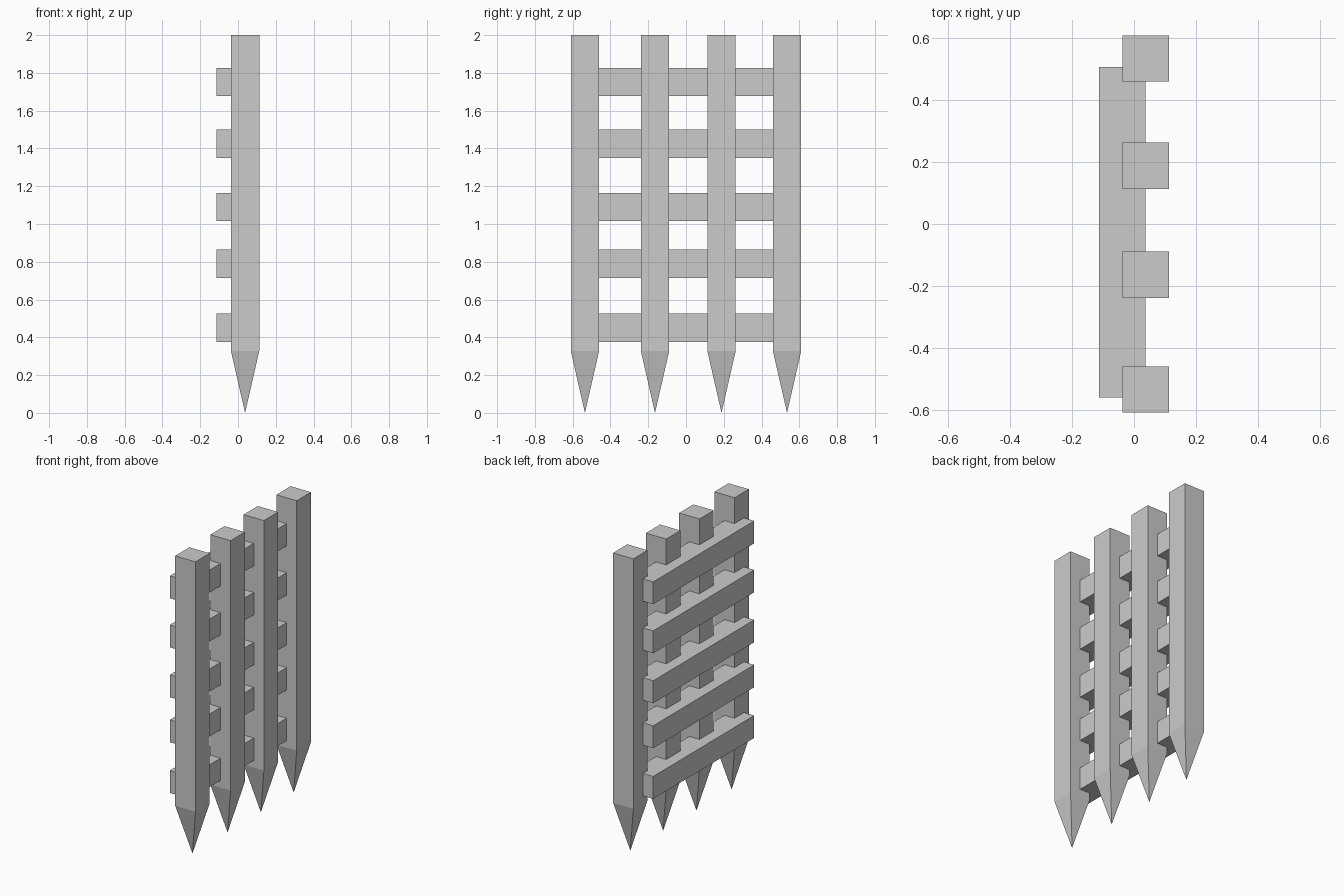
import bpy, bmesh
from mathutils import Matrix

if "Cube" in bpy.data.objects:
    bpy.data.objects.remove(bpy.data.objects["Cube"])

SIZE = 0.15          # square section of every bar
SHOULDER = 0.328     # height where the spikes begin


def bar(name, lo, hi, spiked=False):
    """Box between two corners; optionally its bottom is drawn to a point at z = 0."""
    lo_hi = list(zip(lo, hi))
    centre = [(a + b) / 2 for a, b in lo_hi]
    scale = [b - a for a, b in lo_hi]
    bm = bmesh.new()
    bmesh.ops.create_cube(bm, size=1, matrix=Matrix.LocRotScale(centre, None, scale))
    if spiked:
        bm.normal_update()
        bottom = min(bm.faces, key=lambda f: f.calc_center_median().z)
        tip = bmesh.ops.poke(bm, faces=[bottom])["verts"][0]
        tip.co.z = 0
    bmesh.ops.recalc_face_normals(bm, faces=bm.faces)
    mesh = bpy.data.meshes.new(name)
    bm.to_mesh(mesh)
    bm.free()
    obj = bpy.data.objects.new(name, mesh)
    bpy.context.collection.objects.link(obj)
    return obj


h = SIZE / 2

# Spiked uprights
for i, y in enumerate((-0.535, -0.164, 0.188, 0.535), 1):
    bar(f"spiked_upright_{i}", (-0.0375, y - h, SHOULDER), (0.1125, y + h, 2.0), spiked=True)

# Cross rails, half sunk into the back of the uprights
for i, z in enumerate((0.45, 0.789, 1.09, 1.424, 1.752), 1):
    bar(f"cross_rail_{i}", (-0.1125, -0.56, z - h), (0.0375, 0.507, z + h))
